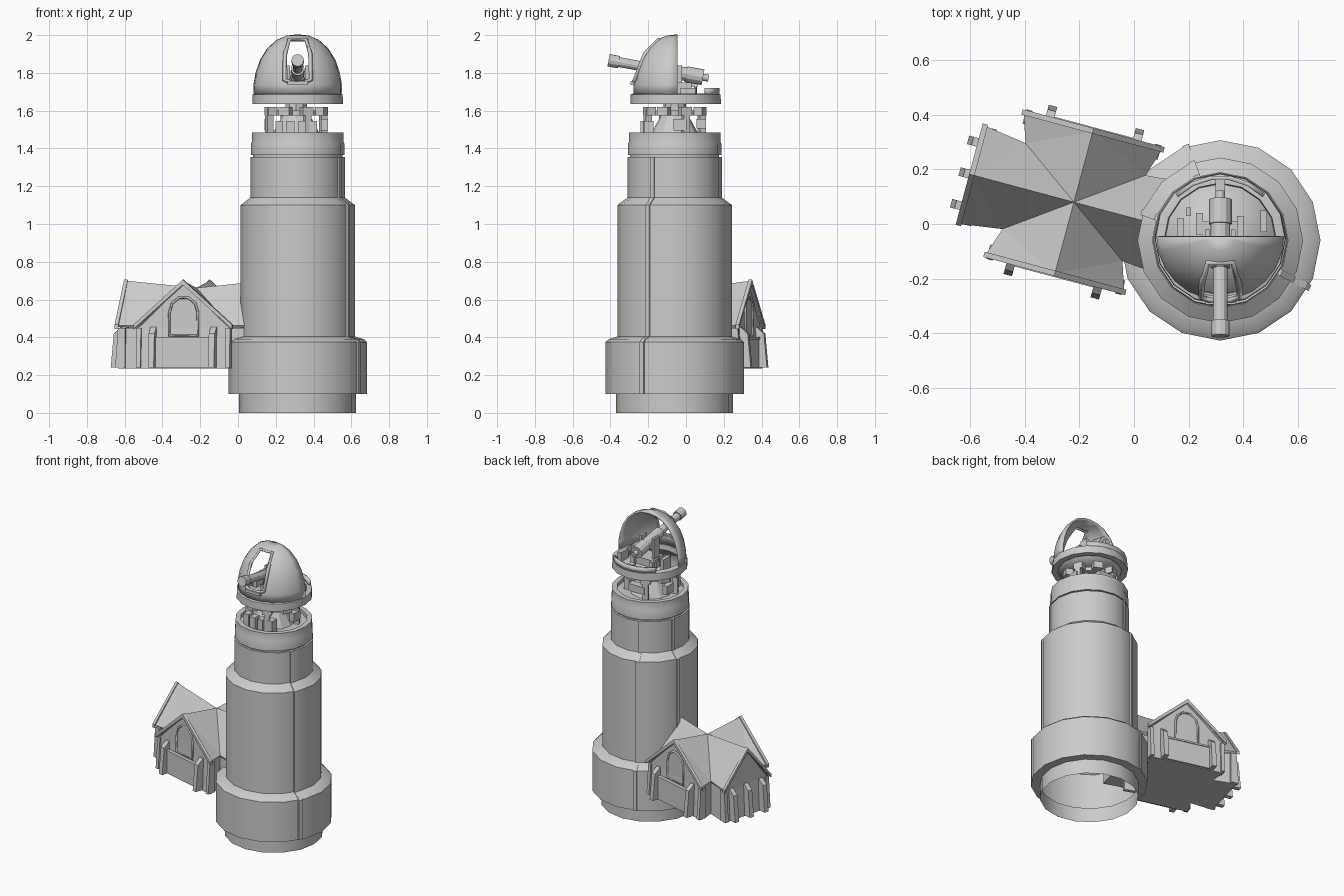
import bpy, bmesh
from math import sin, cos, pi, radians, sqrt
from mathutils import Vector, Matrix

if "Cube" in bpy.data.objects:
    bpy.data.objects.remove(bpy.data.objects["Cube"])

TX, TY = 0.316, -0.06            # tower axis
I4 = Matrix.Identity(4)


def make(name, verts, faces, M=I4, smooth=False, thick=0):
    me = bpy.data.meshes.new(name)
    me.from_pydata([M @ Vector(v) for v in verts], [], faces)
    bm = bmesh.new()
    bm.from_mesh(me)
    bmesh.ops.remove_doubles(bm, verts=bm.verts, dist=1e-5)
    bmesh.ops.recalc_face_normals(bm, faces=bm.faces)
    bm.to_mesh(me)
    bm.free()
    ob = bpy.data.objects.new(name, me)
    bpy.context.collection.objects.link(ob)
    if thick:
        m = ob.modifiers.new("thickness", 'SOLIDIFY')
        m.thickness, m.offset = thick, 0
    if smooth:
        bpy.ops.object.select_all(action='DESELECT')
        ob.select_set(True)
        bpy.context.view_layer.objects.active = ob
        bpy.ops.object.shade_smooth_by_angle(angle=radians(35))
    return ob


def lathe(name, prof, cx=TX, cy=TY, n=16, a0=0, a1=360, thick=0, smooth=True):
    k = len(prof)
    v = []
    for i in range(n + 1):
        a = radians(a0 + (a1 - a0) * i / n)
        v += [(cx + r * cos(a), cy + r * sin(a), z) for r, z in prof]
    f = [(i * k + j, (i + 1) * k + j, (i + 1) * k + j + 1, i * k + j + 1)
         for i in range(n) for j in range(k - 1)]
    return make(name, v, f, smooth=smooth, thick=thick)


def prism(name, pts, M, depth):
    """2D polygon in the local XZ plane, extruded along local Y."""
    n = len(pts)
    v = [(x, 0, z) for x, z in pts] + [(x, depth, z) for x, z in pts]
    f = [tuple(range(n)), tuple(range(n, 2 * n))]
    f += [(i, (i + 1) % n, (i + 1) % n + n, i + n) for i in range(n)]
    return make(name, v, f, M)


def box(name, c, s, rz=0, M=I4):
    x, y, z = (q / 2 for q in s)
    T = M @ Matrix.Translation(c) @ Matrix.Rotation(rz, 4, 'Z') @ Matrix.Translation((0, -y, 0))
    return prism(name, [(-x, -z), (x, -z), (x, z), (-x, z)], T, 2 * y)


def rod(name, a, b, r, n=12, r2=None):
    a, b = Vector(a), Vector(b)
    me = bpy.data.meshes.new(name)
    bm = bmesh.new()
    bmesh.ops.create_cone(bm, cap_ends=True, segments=n, radius1=r,
                          radius2=r if r2 is None else r2, depth=(b - a).length)
    bm.transform(Matrix.Translation((a + b) / 2) @ (b - a).to_track_quat('Z', 'Y').to_matrix().to_4x4())
    bm.to_mesh(me)
    bm.free()
    ob = bpy.data.objects.new(name, me)
    bpy.context.collection.objects.link(ob)
    return ob


def tube(name, pts, r, cyclic=True):
    cu = bpy.data.curves.new(name, 'CURVE')
    cu.dimensions, cu.bevel_depth, cu.bevel_resolution = '3D', r, 0
    sp = cu.splines.new('POLY')
    sp.points.add(len(pts) - 1)
    for p, q in zip(sp.points, pts):
        p.co = (*q, 1)
    sp.use_cyclic_u = cyclic
    ob = bpy.data.objects.new(name, cu)
    bpy.context.collection.objects.link(ob)
    return ob


# ---- tower shaft with stepped rings
shaft = [(.31, 0), (.31, .1), (.367, .1), (.367, .375), (.35, .39), (.303, .405), (.303, 1.1),
         (.25, 1.14), (.25, 1.355), (.236, 1.355), (.236, 1.365), (.247, 1.365), (.247, 1.425),
         (.243, 1.435), (.243, 1.485), (.21, 1.485), (.21, 1.46), (0, 1.46)]
lathe("tower_shaft", shaft)

# vertical ribs following the shaft outline
for deg in (-28, 110, 160):
    M = Matrix.Translation((TX, TY, 0)) @ Matrix.Rotation(radians(deg), 4, 'Z') @ Matrix.Translation((0, -.012, 0))
    outer = [(r + .005, z) for r, z in shaft[2:9]]
    prism("tower_rib", outer + [(.23, 1.355), (.23, .1)], M, .024)

# ---- machinery in the open gap below the dome
MX, MY = .308, -.06
rod("mount_pedestal", (MX, MY, 1.45), (MX, MY, 1.58), .14, 12, .07)
rod("mount_disc", (MX, MY, 1.575), (MX, MY, 1.60), .13, 12)
rod("mount_column", (MX, MY, 1.60), (MX, MY, 1.68), .06, 10)
for i in range(8):
    a = i * pi / 4 + pi / 8
    c, s = cos(a), sin(a)
    box("bearing_block", (MX + .145 * c, MY + .145 * s, 1.598), (.05, .06, .045), a)
    if i % 2 == 0:
        box("mount_leg", (MX + .155 * c, MY + .155 * s, 1.535), (.035, .035, .15), a)
for dx in (-.09, -.03, .03, .09):
    box("front_cabinet", (MX + dx, -.225 + abs(dx) * .3, 1.50), (.04, .05, .09))
for sx in (-1, 1):
    box("side_cabinet", (MX + sx * .15, -.03, 1.525), (.035, .07, .06))
box("rear_cabinet", (MX, .08, 1.53), (.12, .05, .05))

# ---- rotating dome: base ring, floor and half shell
DY = -.055
lathe("dome_base_ring", [(.20, 1.635), (.24, 1.635), (.238, 1.685), (.226, 1.69), (.205, 1.69), (.20, 1.635)], cy=DY)
lathe("dome_floor", [(0, 1.65), (.205, 1.65)], cy=DY, thick=.012)
dome = [(.228, 1.685), (.228, 1.74), (.217, 1.80), (.195, 1.865), (.158, 1.925), (.108, 1.97), (.055, 1.992), (0, 1.998)]
shell = lathe("dome_shell", dome, cy=DY + .01, a0=180, a1=360, n=12, thick=.012)
lathe("rear_parapet", [(.226, 1.685), (.226, 1.72)], cy=DY, a0=45, a1=135, n=5, thick=.016)

# viewing slit cut through the shell, with a raised frame
slit = [(-.065, 1.765), (-.035, 1.75), (.035, 1.75), (.065, 1.765), (.062, 1.9), (.042, 1.975), (-.042, 1.975), (-.062, 1.9)]
cutter = prism("slit_cutter", slit, Matrix.Translation((TX, -.5, 0)), .42)
cutter.hide_render = True
cutter.hide_viewport = True
b = shell.modifiers.new("slit", 'BOOLEAN')
b.object, b.operation, b.solver = cutter, 'DIFFERENCE', 'EXACT'


def dome_r(z):
    for (r0, z0), (r1, z1) in zip(dome, dome[1:]):
        if z0 <= z <= z1:
            return r0 + (r1 - r0) * (z - z0) / (z1 - z0)
    return 0


tube("slit_frame", [(TX + x * 1.08, DY - sqrt(max(dome_r(z) ** 2 - x * x, .001)), z) for x, z in slit], .012)
box("slit_sill", (TX, -.28, 1.745), (.11, .03, .02))

# ---- telescope pointing out of the slit
P = lambda y: (TX, y, 1.866 - (y + .405) * .18)
rod("telescope_tube", P(-.36), P(-.10), .026)
rod("telescope_hood", P(-.41), P(-.355), .033)
rod("telescope_barrel", P(-.16), P(.02), .036)
rod("telescope_collar", P(0), P(.09), .042)
rod("telescope_eyepiece", P(.09), P(.12), .018)
for sx in (-1, 1):
    box("telescope_fork", (TX + sx * .048, -.05, 1.76), (.016, .06, .16))
box("telescope_base", (TX, -.05, 1.68), (.13, .12, .05))
box("observer_seat", (TX, .145, 1.69), (.035, .05, .06))
rod("focus_lever", (.2, .05, 1.65), (.2, .05, 1.73), .007, 6)
box("lever_head", (.2, .045, 1.735), (.018, .03, .02))
for x, y, h in ((.17, -.02, .09), (.24, 0, .06), (.39, -.01, .10), (.475, .01, .07)):
    box("instrument_rack", (x, y, 1.65 + h / 2), (.025, .08, h))
box("control_desk", (.43, -.11, 1.69), (.07, .08, .08))

# ---- cross-plan hall beside the tower, turned 15 degrees
H = Matrix.Translation((-.22, .08, 0)) @ Matrix.Rotation(radians(-15), 4, 'Z')
LEN = (.38, .268, .385, .268)      # right, back, left, front wings
HALF = (.17, .257, .18, .257)


def hall(name, k, z_eave, z_mid, walls):
    v, f = [(0, 0, z_mid)], []
    for w in range(4):
        R = Matrix.Rotation(w * pi / 2, 4, 'Z')
        vu, vv = ((.225, .16), (.16, .225))[w % 2]
        L, h = LEN[w] * k, HALF[w] * k
        o = len(v)
        pts = [(vu * k, -vv * k, z_eave), (L, -h, z_eave), (L, h, z_eave), (vu * k, vv * k, z_eave),
               (L + .002, 0, z_eave + .235)]
        low = [(x * 1.03, y * 1.03, .235) for x, y, z in pts[:4]]
        v += [tuple(R @ Vector(p)) for p in pts + low]
        if walls:
            f += [(o, o + 1, o + 6, o + 5), (o + 2, o + 3, o + 8, o + 7), (o + 1, o + 2, o + 7, o + 6),
                  (o + 1, o + 4, o + 2), (o + 5, o + 6, o + 7, o + 8)]
        else:
            f += [(0, o, o + 4), (o, o + 1, o + 4), (0, o + 4, o + 3), (o + 4, o + 2, o + 3)]
    if walls:
        f.append((5 + 1, 14 + 1, 23 + 1, 32 + 1))
    return make(name, v, f, H, thick=0 if walls else .014)


hall("hall_walls", .965, .45, .64, True)
hall("hall_roof", 1.0, .458, .655, False)

# gable details, drawn in a frame with local x outward
arch = [(-.078, .41), (-.078, .53)] + [(-.078 * cos(a), .53 + .085 * sin(a)) for a in
        (pi / 5, 2 * pi / 5, 3 * pi / 5, 4 * pi / 5)] + [(.078, .53), (.078, .41)]
for w, spots in ((1, (-.165, .165)), (2, (-.12, 0, .12)), (3, (-.165, .165))):
    G = H @ Matrix.Rotation(w * pi / 2, 4, 'Z')
    L, h = LEN[w], HALF[w]
    wall = L * .965
    # raised verge board along the gable edge
    for s in (-1, 1):
        D = G @ Matrix.Translation((L - .008, 0, 0)) @ Matrix.Rotation(pi / 2, 4, 'Z')
        prism("verge_board", [(0, .705), (s * (h + .012), .468), (s * (h + .012), .445), (0, .678)], D, -.02)
    # buttresses with sloped tops
    for s in spots:
        prism("buttress", [(wall - .03, .24), (wall + .062, .24), (wall + .045, .42), (wall + .005, .455), (wall - .03, .455)],
              G @ Matrix.Translation((0, s - .016, 0)), .032)
    for s in (-1, 1):
        prism("corner_pier", [(wall - .03, .24), (wall + .025, .24), (wall + .01, .45), (wall - .03, .45)],
              G @ Matrix.Translation((0, s * (h * .95) - .012, 0)), .024)
    if w != 2:
        tube("window_frame", [G @ Vector((wall + .003, x, z)) for x, z in arch], .007)
        box("lower_panel", (wall + .005, 0, .315), (.03, .30, .15), 0, G)
        box("window_sill", (wall + .01, 0, .395), (.03, .30, .012), 0, G)
